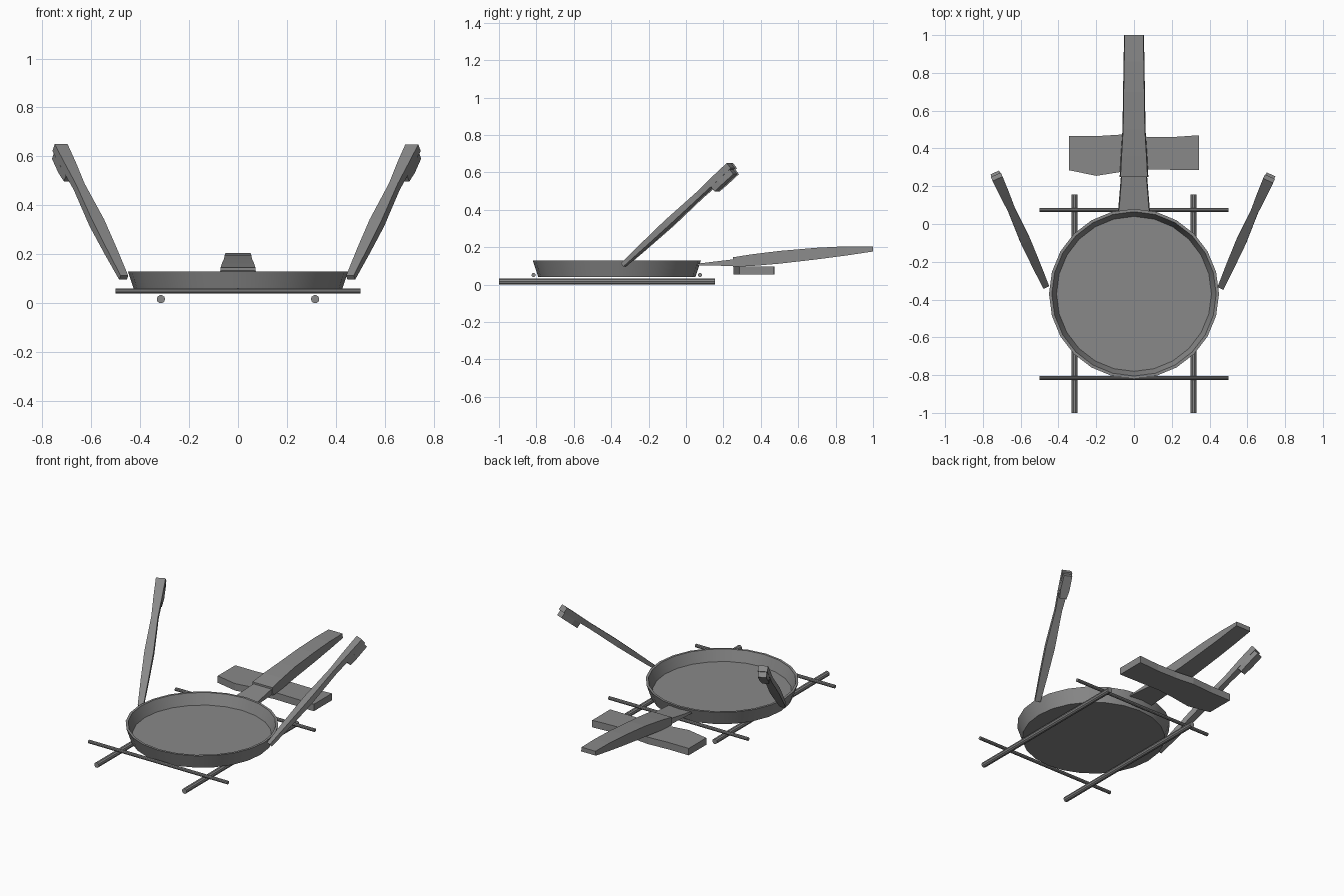
import bpy, bmesh, math
from mathutils import Vector

cube = bpy.data.objects.get("Cube")
if cube:
    bpy.data.objects.remove(cube, do_unlink=True)

GREY = (0.25, 0.25, 0.25, 1)
mat = bpy.data.materials.new("iron grey")
mat.use_nodes = True
mat.diffuse_color = GREY
bsdf = mat.node_tree.nodes["Principled BSDF"]
bsdf.inputs["Base Color"].default_value = GREY
bsdf.inputs["Roughness"].default_value = 0.8


def finish(name, bm, smooth=False):
    bmesh.ops.recalc_face_normals(bm, faces=bm.faces)
    mesh = bpy.data.meshes.new(name)
    bm.to_mesh(mesh)
    bm.free()
    mesh.materials.append(mat)
    obj = bpy.data.objects.new(name, mesh)
    bpy.context.collection.objects.link(obj)
    if smooth:
        bpy.ops.object.select_all(action='DESELECT')
        obj.select_set(True)
        bpy.context.view_layer.objects.active = obj
        bpy.ops.object.shade_smooth_by_angle(angle=math.radians(35))
    return obj


def loft(name, rings, smooth=False):
    """Skin a row of closed rings and cap both ends."""
    bm = bmesh.new()
    rows = [[bm.verts.new(p) for p in ring] for ring in rings]
    n = len(rows[0])
    for a, b in zip(rows, rows[1:]):
        for i in range(n):
            j = (i + 1) % n
            bm.faces.new((a[i], a[j], b[j], b[i]))
    bm.faces.new(rows[0])
    bm.faces.new(rows[-1])
    return finish(name, bm, smooth)


def circle(centre, r, u, v, n):
    return [centre + r * (math.cos(2 * math.pi * i / n) * u
                          + math.sin(2 * math.pi * i / n) * v) for i in range(n)]


def box_ring(c, u, v, w, h):
    """Rectangle of full width w along u and full height h along v."""
    return [c + u * (w / 2 * a) + v * (h / 2 * b)
            for a, b in ((-1, -1), (1, -1), (1, 1), (-1, 1))]


X, Y, Z = Vector((1, 0, 0)), Vector((0, 1, 0)), Vector((0, 0, 1))

# pan: outer wall, rim, inner wall and floor
pan_profile = [(0.42, 0.04), (0.45, 0.13), (0.435, 0.13), (0.41, 0.06)]
loft("pan", [circle(Vector((0, -0.37, z)), r, X, Y, 24) for r, z in pan_profile], True)

# rods of the stand
for side, x in (("left", 0.315), ("right", -0.315)):
    loft(side + "_long_rod", [circle(Vector((x, y, 0.017)), 0.017, X, Z, 10)
                              for y in (-1, 0.155)], True)
for side, y in (("front", -0.815), ("back", 0.075)):
    loft(side + "_cross_rod", [circle(Vector((x, y, 0.051)), 0.011, Y, Z, 10)
                               for x in (-0.5, 0.5)], True)


# main handle: thin tang, then the curved grip (y, half width, bottom, top)
def handle(name, sections):
    loft(name, [[Vector((-w, y, lo)), Vector((w, y, lo)),
                 Vector((w * 0.94, y, hi)), Vector((-w * 0.94, y, hi))]
                for y, w, lo, hi in sections])


handle("handle_tang", [(0.06, 0.085, 0.102, 0.112), (0.27, 0.068, 0.10, 0.137)])
handle("handle_grip", [(0.25, 0.076, 0.095, 0.146), (0.36, 0.07, 0.1, 0.163),
                       (0.5, 0.061, 0.112, 0.18), (0.7, 0.058, 0.135, 0.197),
                       (0.86, 0.055, 0.156, 0.205), (1.0, 0.053, 0.177, 0.205)])

# rough cross block under the grip (x, front edge, back edge)
block = [(-0.345, 0.285, 0.465), (-0.2, 0.255, 0.465), (-0.06, 0.277, 0.474),
         (0.06, 0.29, 0.462), (0.2, 0.287, 0.46), (0.345, 0.285, 0.47)]
loft("cross_block", [[Vector((x, f, 0.053)), Vector((x, b, 0.053)),
                      Vector((x, b, 0.098)), Vector((x, f, 0.098))]
                     for x, f, b in block])


# slanted side handles with a short block under each tip
def side_handle(side, start, end):
    start, end = Vector(start), Vector(end)
    d = (end - start).normalized()
    u = d.cross(Z).normalized()
    v = d.cross(u)
    if v.z > 0:
        v = -v
    shape = [(0, 0.034, 0.022), (0.2, 0.046, 0.03), (0.42, 0.055, 0.036),
             (0.7, 0.04, 0.032), (0.86, 0.052, 0.036), (1, 0.058, 0.036)]
    loft(side + "_side_handle",
         [box_ring(start.lerp(end, t), u, v, w, h) for t, w, h in shape])
    loft(side + "_tip_block",
         [box_ring(end - d * s + v * 0.034, u, v, w, 0.034)
          for s, w in ((0.155, 0.042), (0.1, 0.054), (0.01, 0.05))])


side_handle("left", (0.46, -0.335, 0.105), (0.715, 0.24, 0.636))
side_handle("right", (-0.467, -0.33, 0.105), (-0.727, 0.25, 0.636))
